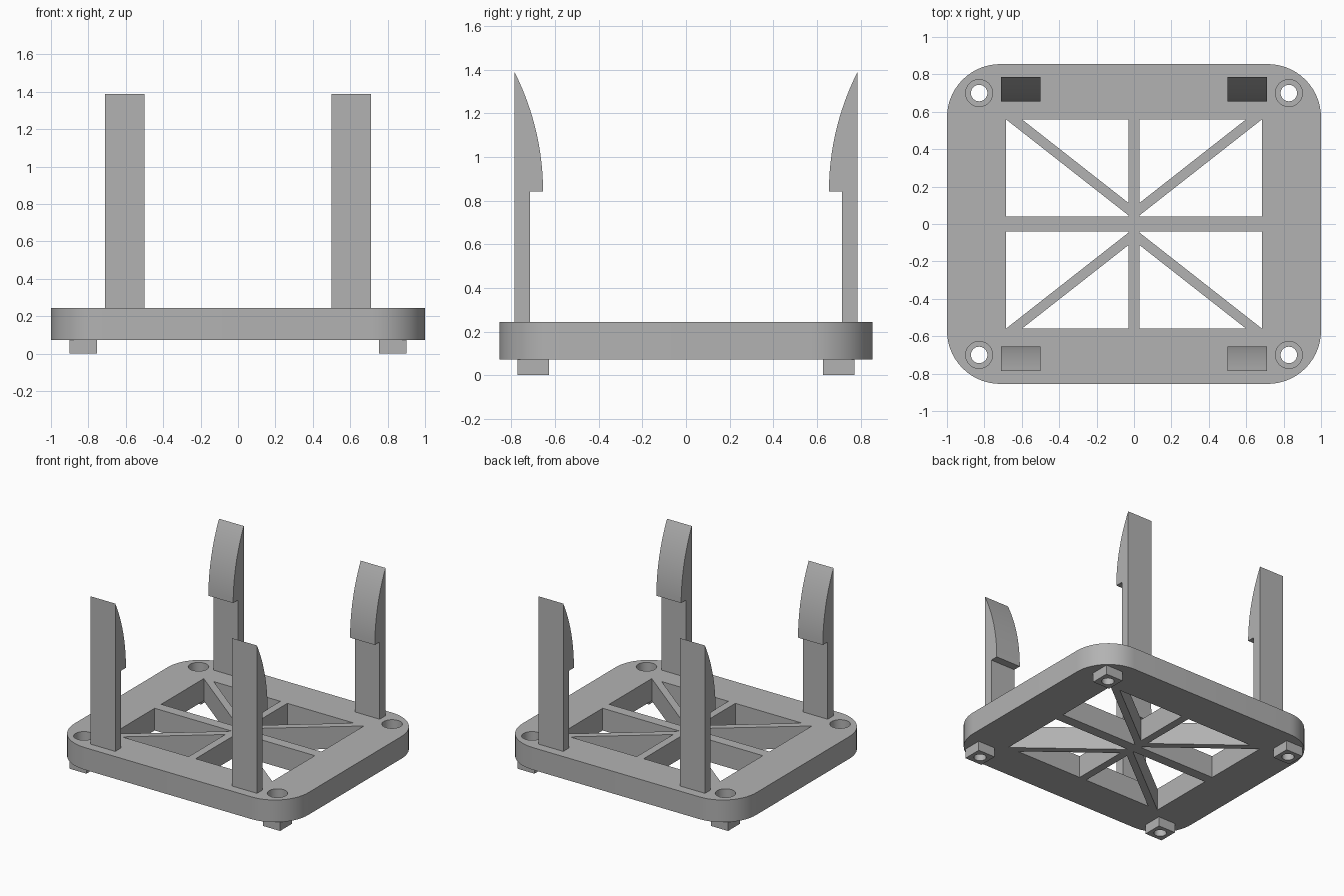
import bpy, bmesh
from math import cos, sin, pi, sqrt
from mathutils import Matrix

cube = bpy.data.objects.get("Cube")
if cube:
    bpy.data.objects.remove(cube)

grey = bpy.data.materials.new("plain grey")
grey.use_nodes = True
COLOUR = (0.45, 0.45, 0.45, 1)
grey.diffuse_color = COLOUR
grey.node_tree.nodes["Principled BSDF"].inputs["Base Color"].default_value = COLOUR

PLATE_LOW, PLATE_TOP = 0.073, 0.245
SIGNS = [(1, 1), (-1, 1), (-1, -1), (1, -1)]


def arc(cx, cy, r, start, sweep, steps):
    return [(cx + r * cos(start + sweep * i / steps),
             cy + r * sin(start + sweep * i / steps)) for i in range(steps + 1)]


def circle(cx, cy, r, steps=40):
    return arc(cx, cy, r, 0, 2 * pi, steps)[:-1]


def rounded_rect(hx, hy, r):
    points = []
    for i, (sx, sy) in enumerate(SIGNS):
        points += arc(sx * (hx - r), sy * (hy - r), r, i * pi / 2, pi / 2, 14)
    return points


def prism(name, loops, low, high, matrix=None):
    """Fill the first loop, leave the others as holes, and extrude."""
    curve = bpy.data.curves.new(name + " outline", 'CURVE')
    curve.dimensions = '2D'
    curve.fill_mode = 'BOTH'
    curve.extrude = (high - low) / 2
    for loop in loops:
        spline = curve.splines.new('POLY')
        spline.points.add(len(loop) - 1)
        for point, (x, y) in zip(spline.points, loop):
            point.co = (x, y, 0, 1)
        spline.use_cyclic_u = True
    helper = bpy.data.objects.new(name + " outline", curve)
    bpy.context.collection.objects.link(helper)
    bpy.context.view_layer.update()
    graph = bpy.context.evaluated_depsgraph_get()
    mesh = bpy.data.meshes.new_from_object(helper.evaluated_get(graph))
    bpy.data.objects.remove(helper)

    bm = bmesh.new()
    bm.from_mesh(mesh)
    bmesh.ops.remove_doubles(bm, verts=bm.verts, dist=0.0001)
    bmesh.ops.translate(bm, verts=bm.verts, vec=(0, 0, (low + high) / 2))
    if matrix:
        bmesh.ops.transform(bm, matrix=matrix, verts=bm.verts)
    bmesh.ops.recalc_face_normals(bm, faces=bm.faces)
    bm.to_mesh(mesh)
    bm.free()
    mesh.name = name
    mesh.materials.clear()
    mesh.materials.append(grey)
    obj = bpy.data.objects.new(name, mesh)
    bpy.context.collection.objects.link(obj)
    bpy.ops.object.select_all(action='DESELECT')
    obj.select_set(True)
    bpy.context.view_layer.objects.active = obj
    bpy.ops.object.shade_smooth_by_angle()
    return obj


# Base plate: rounded frame, ribbed window and four screw holes
WX, WY = 0.685, 0.56          # window half size
RX, RY = 0.03, 0.04           # half widths of the straight ribs
SLOPE, RIB = 0.784, 0.085     # diagonal rib slope and width along x
upper = [(WX - RIB, WY), (RX, WY), (RX, WY - SLOPE * (WX - RIB - RX))]
lower = [(WX, WY), (WX, RY), (RX, RY), (RX, WY - SLOPE * (WX - RX))]
HOLE_X, HOLE_Y = 0.828, 0.7

loops = [rounded_rect(1, 0.855, 0.285)]
for sx, sy in SIGNS:
    for cell in (upper, lower):
        loops.append([(sx * x, sy * y) for x, y in cell])
    loops.append(circle(sx * HOLE_X, sy * HOLE_Y, 0.072))
prism("base_plate", loops, PLATE_LOW, PLATE_TOP)

# Clip arm profile (y, z): straight stem with a curved barb facing inwards
OUTER, STEM, BARB = 0.785, 0.715, 0.655
BARB_Z, TIP_Z = 0.842, 1.388
depth, rise = OUTER - BARB, TIP_Z - BARB_Z
radius = (depth ** 2 + rise ** 2) / (2 * depth)
profile = [(OUTER, PLATE_TOP - 0.03), (STEM, PLATE_TOP - 0.03),
           (STEM, BARB_Z)]
for i in range(17):
    h = rise * i / 16
    profile.append((BARB + radius - sqrt(radius ** 2 - h ** 2), BARB_Z + h))

# Maps profile (y, z, x) coordinates to world axes
STAND = Matrix(((0, 0, 1, 0), (1, 0, 0, 0), (0, 1, 0, 0), (0, 0, 0, 1)))

for sx, sy in SIGNS:
    place = ("back" if sy > 0 else "front") + ("_left" if sx > 0 else "_right")
    arm = [(sy * y, z) for y, z in profile]
    low, high = sorted((sx * 0.5, sx * 0.712))
    prism(place + "_clip_arm", [arm], low, high, STAND)

    # Square foot with a narrower screw hole
    cx, cy, half = sx * HOLE_X, sy * HOLE_Y, 0.073
    square = [(cx + half * a, cy + half * b) for a, b in SIGNS]
    prism(place + "_foot", [square, circle(cx, cy, 0.044)], 0, PLATE_LOW)
